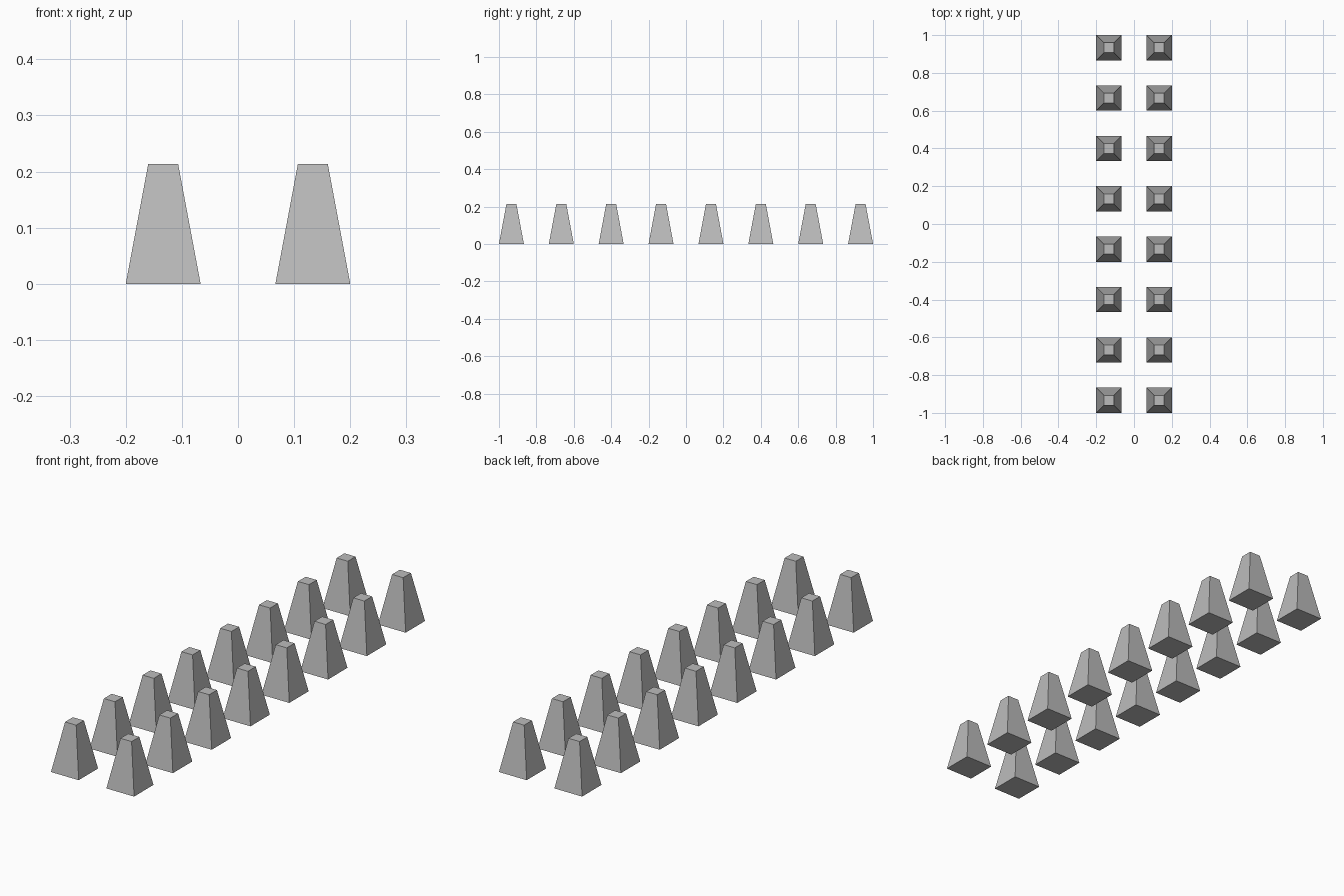
import bpy
import math

if "Cube" in bpy.data.objects:
    bpy.data.objects.remove(bpy.data.objects["Cube"])

# Single grey material
grey = bpy.data.materials.new("mid grey")
grey.diffuse_color = (0.5, 0.5, 0.5, 1.0)
grey.use_nodes = True
grey.node_tree.nodes["Principled BSDF"].inputs["Base Color"].default_value = grey.diffuse_color

PITCH = 0.26667
BASE, TOP, HEIGHT = 0.13333, 0.05333, 0.21333


def tapered_block(name, x, y):
    """Square block narrowing to a small flat top, standing on z = 0."""
    bpy.ops.mesh.primitive_cone_add(
        vertices=4, radius1=BASE / math.sqrt(2), radius2=TOP / math.sqrt(2),
        depth=HEIGHT, location=(x, y, HEIGHT / 2), rotation=(0, 0, math.pi / 4))
    block = bpy.context.object
    block.name = name
    block.data.materials.append(grey)


# Two rows of eight blocks
for side, sx in (("left", -0.5), ("right", 0.5)):
    for row in range(8):
        tapered_block(f"{side}_tapered_block_{row + 1}", sx * PITCH, (row - 3.5) * PITCH)
